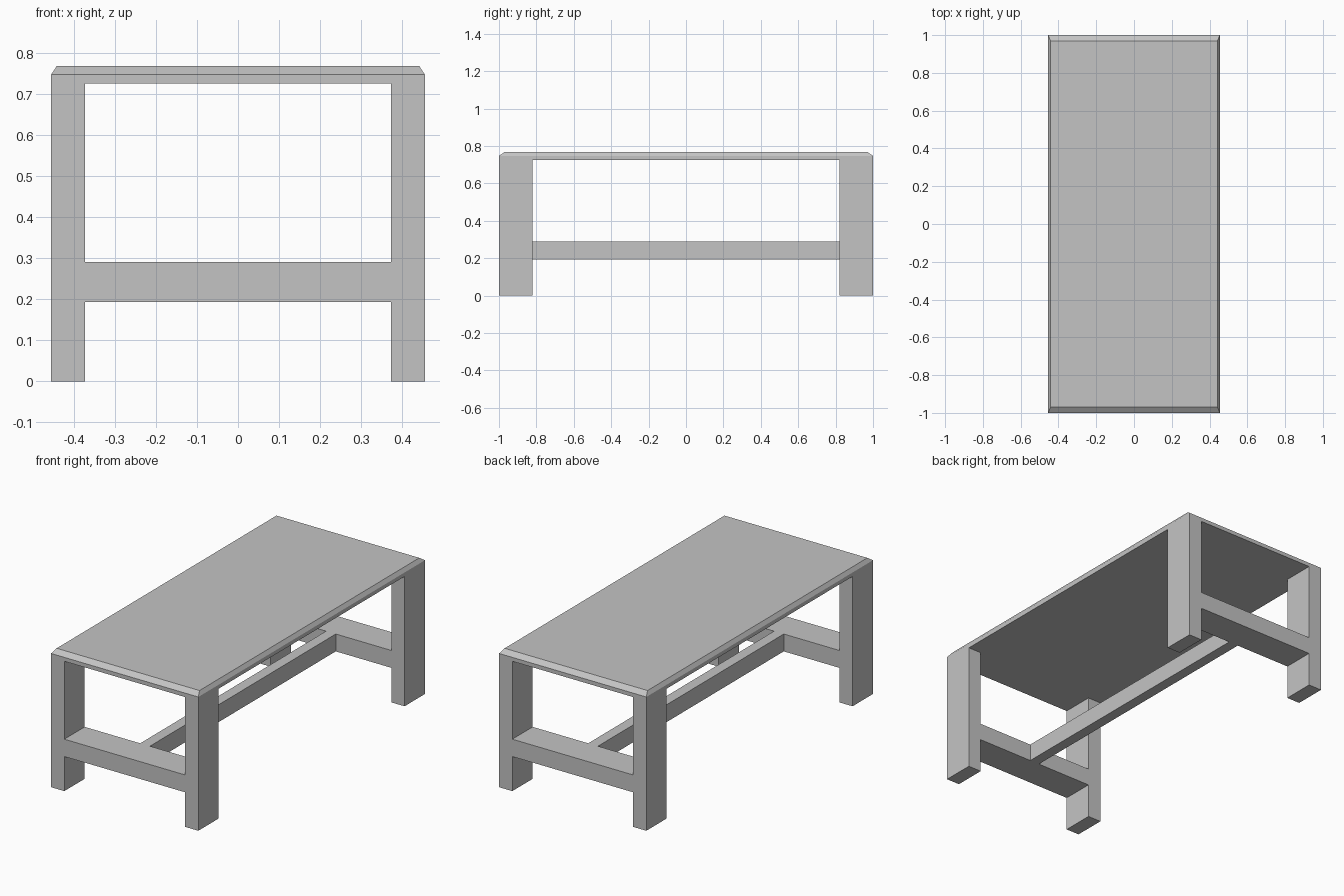
import bpy
import bmesh
from mathutils import Vector

cube = bpy.data.objects.get("Cube")
if cube:
    bpy.data.objects.remove(cube, do_unlink=True)

# Overall sizes
HALF_X, HALF_Y = 0.455, 1.0
LEG_X, LEG_Y = 0.373, 0.82        # inner faces of the legs
UNDERSIDE, EDGE, TOP = 0.725, 0.747, 0.768
RAIL_LOW, RAIL_HIGH = 0.193, 0.29
STRETCHER_HALF = 0.03

grey = bpy.data.materials.new("plain grey")
grey.use_nodes = True
colour = (0.55, 0.55, 0.55, 1)
grey.diffuse_color = colour
grey.node_tree.nodes["Principled BSDF"].inputs["Base Color"].default_value = colour


def extrude(name, outline, offset):
    """Extrude a closed outline by an offset; returns the object."""
    bm = bmesh.new()
    face = bm.faces.new([bm.verts.new(p) for p in outline])
    new = bmesh.ops.extrude_face_region(bm, geom=[face], use_keep_orig=True)
    verts = [v for v in new["geom"] if isinstance(v, bmesh.types.BMVert)]
    bmesh.ops.translate(bm, verts=verts, vec=Vector(offset))
    bmesh.ops.recalc_face_normals(bm, faces=bm.faces)
    mesh = bpy.data.meshes.new(name)
    bm.to_mesh(mesh)
    bm.free()
    mesh.materials.append(grey)
    obj = bpy.data.objects.new(name, mesh)
    bpy.context.collection.objects.link(obj)
    return obj


def rectangle(x, y, z):
    return [(-x, -y, z), (x, -y, z), (x, y, z), (-x, y, z)]


# Tabletop: a slab whose upper rim is bevelled more along its length
tabletop = extrude("tabletop", rectangle(HALF_X, HALF_Y, UNDERSIDE), (0, 0, EDGE - UNDERSIDE))
bm = bmesh.new()
bm.from_mesh(tabletop.data)
top = max(bm.faces, key=lambda f: f.calc_center_median().z)
crown = bmesh.ops.extrude_face_region(bm, geom=[top])
bmesh.ops.delete(bm, geom=[top], context='FACES_ONLY')
for v in crown["geom"]:
    if isinstance(v, bmesh.types.BMVert):
        v.co = (v.co.x * 0.97, v.co.y * 0.97, TOP)
bmesh.ops.recalc_face_normals(bm, faces=bm.faces)
bm.to_mesh(tabletop.data)
bm.free()

# End frames: two legs and a cross rail as one H profile
half = [(LEG_X, RAIL_LOW), (LEG_X, 0), (HALF_X, 0),
        (HALF_X, UNDERSIDE), (LEG_X, UNDERSIDE), (LEG_X, RAIL_HIGH)]
profile = half + [(-x, z) for x, z in reversed(half)]
for name, y in (("front_leg_frame", -HALF_Y), ("back_leg_frame", LEG_Y)):
    extrude(name, [(x, y, z) for x, z in profile], (0, HALF_Y - LEG_Y, 0))

# Long stretcher joining the cross rails
extrude("stretcher", rectangle(STRETCHER_HALF, LEG_Y, RAIL_LOW), (0, 0, RAIL_HIGH - RAIL_LOW))
